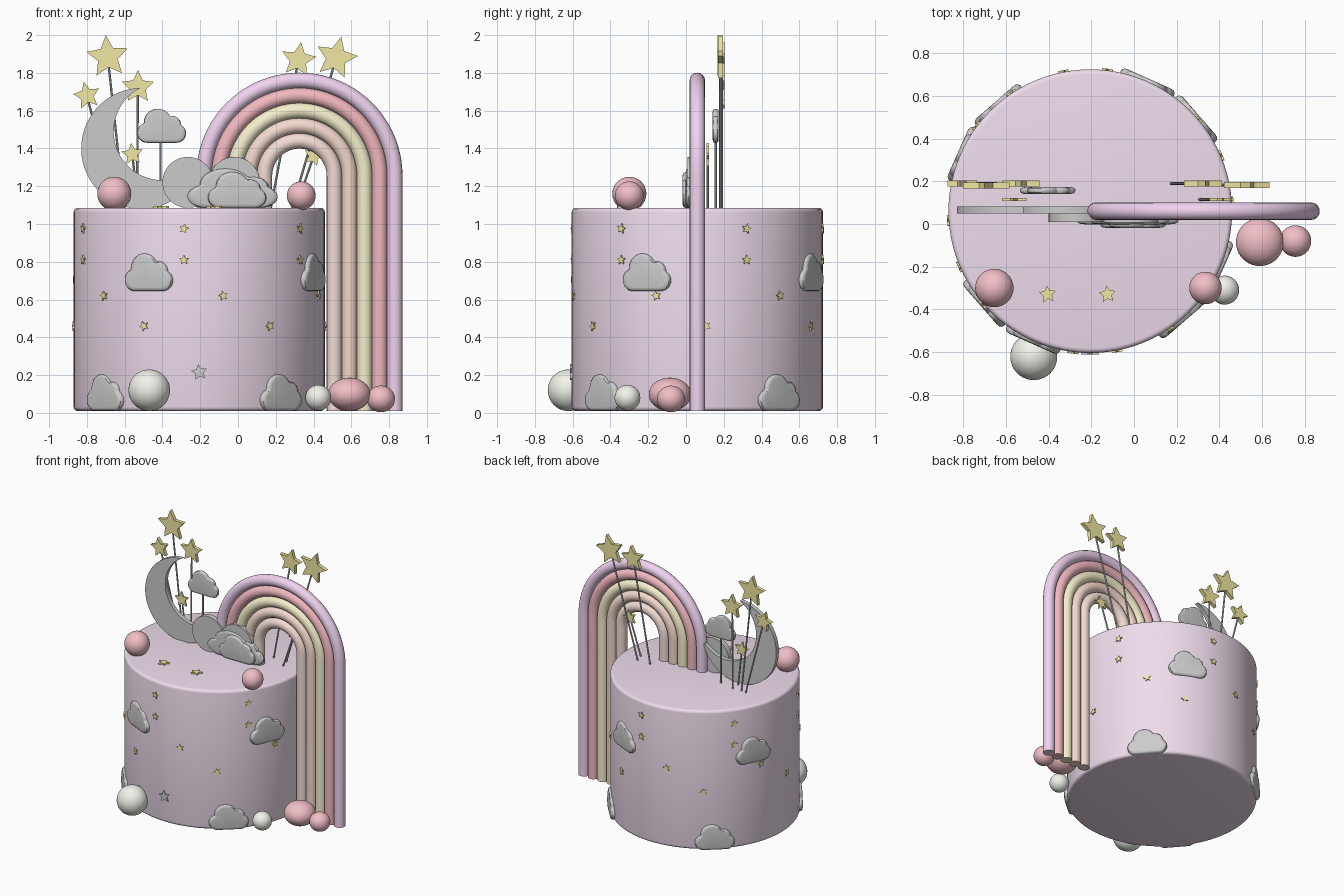
import bpy, bmesh, math
from math import sin, cos, pi, radians
from mathutils import Matrix, Vector

if "Cube" in bpy.data.objects:
    bpy.data.objects.remove(bpy.data.objects["Cube"])

CX, CY, R, TOP = -0.205, 0.06, 0.665, 1.085   # cake centre, radius, top

def material(name, rgb):
    m = bpy.data.materials.new(name)
    m.diffuse_color = (*rgb, 1)
    m.use_nodes = True
    m.node_tree.nodes["Principled BSDF"].inputs["Base Color"].default_value = m.diffuse_color
    return m

CAKE = material("lilac_icing", (0.86, 0.72, 0.84))
GOLD = material("gold", (0.88, 0.80, 0.36))
ROSE = material("rose", (0.88, 0.52, 0.57))
CREAM = material("cream", (0.89, 0.89, 0.83))
BANDS = [material("band_" + n, c) for n, c in (
    ("violet", (0.87, 0.65, 0.86)), ("rose", (0.88, 0.48, 0.52)),
    ("yellow", (0.91, 0.86, 0.60)), ("apricot", (0.90, 0.69, 0.60)),
    ("peach", (0.90, 0.72, 0.65)))]

def activate(ob):
    bpy.ops.object.select_all(action='DESELECT')
    ob.select_set(True)
    bpy.context.view_layer.objects.active = ob

def finish(bm, name, mat=None, matrix=Matrix()):
    bmesh.ops.recalc_face_normals(bm, faces=bm.faces)
    me = bpy.data.meshes.new(name)
    bm.to_mesh(me)
    bm.free()
    ob = bpy.data.objects.new(name, me)
    bpy.context.collection.objects.link(ob)
    ob.matrix_world = matrix
    if mat:
        me.materials.append(mat)
    activate(ob)
    bpy.ops.object.shade_smooth_by_angle(angle=radians(35))
    return ob

def slab(name, pts, half, matrix, mat=None, puffy=False):
    """Flat cut-out from a 2D outline, optionally with pillowed edges."""
    prof = [(0.80, 1), (0.90, 0.92), (0.97, 0.65), (1, 0.2)] if puffy else [(1, 1)]
    prof = prof + [(s, -z) for s, z in reversed(prof)]
    bm = bmesh.new()
    rings = [[bm.verts.new((x * s, y * s, z * half)) for x, y in pts] for s, z in prof]
    n = len(pts)
    for a, b in zip(rings, rings[1:]):
        for i in range(n):
            bm.faces.new((a[i], a[(i + 1) % n], b[(i + 1) % n], b[i]))
    bm.faces.new(rings[0])
    bm.faces.new(rings[-1])
    return finish(bm, name, mat, matrix)

def tube(name, pts, r, mat=None, res=6):
    cu = bpy.data.curves.new(name, 'CURVE')
    cu.dimensions = '3D'
    cu.bevel_depth, cu.bevel_resolution, cu.use_fill_caps = r, res, True
    sp = cu.splines.new('POLY')
    sp.points.add(len(pts) - 1)
    for p, q in zip(sp.points, pts):
        p.co = (*q, 1)
    ob = bpy.data.objects.new(name, cu)
    bpy.context.collection.objects.link(ob)
    if mat:
        cu.materials.append(mat)
    activate(ob)
    bpy.ops.object.convert(target='MESH')
    bpy.ops.object.shade_smooth_by_angle(angle=radians(40))

def ball(name, loc, r, mat, squash=1):
    bm = bmesh.new()
    bmesh.ops.create_uvsphere(bm, u_segments=40, v_segments=24, radius=r)
    finish(bm, name, mat, Matrix.Translation(loc) @ Matrix.Diagonal((1, 1, squash, 1)))

def star_pts(r, turn=0):
    return [((r if i % 2 == 0 else r * 0.48) * cos(pi / 2 + i * pi / 5 + turn),
             (r if i % 2 == 0 else r * 0.48) * sin(pi / 2 + i * pi / 5 + turn)) for i in range(10)]

def cloud_pts(w, h):
    """Outline of overlapping lobes with a flat base, found by casting rays from the middle."""
    lobes = [(-0.29, -0.09, 0.21), (0.30, -0.10, 0.20), (-0.08, 0.14, 0.28), (0.21, 0.08, 0.19)]
    o, pts = Vector((0, -0.05)), []
    for i in range(96):
        d = Vector((cos(i * pi / 48), sin(i * pi / 48)))
        t = 0
        for x, y, r in lobes:
            c = Vector((x, y)) - o
            b = c.dot(d)
            disc = b * b - c.length_squared + r * r
            if disc >= 0:
                t = max(t, b + math.sqrt(disc))
        if d.y < -1e-4:
            tb = -0.25 / d.y
            if abs(d.x * tb) <= 0.3:
                t = max(t, tb)
        p = o + d * t
        pts.append((p.x * w, (p.y - 0.06) * h / 0.72))
    return pts

def front(x, y, z):
    return Matrix.Translation((x, y, z)) @ Matrix.Rotation(pi / 2, 4, 'X')

def on_side(az, z, r=R):
    a = radians(az)
    return (Matrix.Translation((CX + r * cos(a), CY + r * sin(a), z))
            @ Matrix.Rotation(a + pi / 2, 4, 'Z') @ Matrix.Rotation(pi / 2, 4, 'X'))

# cake body with rounded rims
bm = bmesh.new()
bmesh.ops.create_cone(bm, cap_ends=True, segments=96, radius1=R, radius2=R, depth=TOP - 0.01)
rims = [e for e in bm.edges if abs(e.verts[0].co.z - e.verts[1].co.z) < 1e-4]
bmesh.ops.bevel(bm, geom=rims, offset=0.022, segments=4, profile=0.5, affect='EDGES')
finish(bm, "cake", CAKE, Matrix.Translation((CX, CY, (TOP + 0.01) / 2)))

# rainbow: short legs on the cake, long legs down to the table
for i, mat in enumerate(BANDS):
    r = 0.505 - 0.08 * i
    arc = [(0.325 + r * cos(k * pi / 40), 0.06, 1.255 + r * sin(k * pi / 40)) for k in range(41)]
    tube(f"rainbow_band_{i + 1}", [(0.325 + r, 0.06, 0.01)] + arc + [(0.325 - r, 0.06, TOP - 0.01)],
         0.041, mat)

# crescent moon: outer circle minus inner circle, joined at their crossings
A, ra = Vector((-0.51, 1.40)), 0.32
B, rb = Vector((-0.40, 1.49)), 0.258
d = (B - A).length
u = (B - A) / d
k = (ra * ra - rb * rb + d * d) / (2 * d)
ta, tb = math.acos(k / ra), math.acos((k - d) / rb)
base = math.atan2(u.y, u.x)
moon = []
for c, r, a0, a1 in ((A, ra, ta, 2 * pi - ta), (B, rb, 2 * pi - tb, tb)):
    for i in range(48):
        a = base + a0 + (a1 - a0) * i / 48
        moon.append((c.x + r * cos(a), c.y + r * sin(a)))
slab("moon", moon, 0.016, front(0, 0.065, 0))

# discs and clouds in front of the rainbow foot
disc = [(0.135 * cos(i * pi / 32), 0.135 * sin(i * pi / 32)) for i in range(64)]
slab("disc_left", disc, 0.02, front(-0.265, 0.03, 1.22))
slab("disc_right", disc, 0.02, front(-0.02, 0.028, 1.22))
slab("cloud_behind", cloud_pts(0.48, 0.21), 0.02, front(-0.03, 0.018, 1.19), puffy=True)
slab("cloud_front", cloud_pts(0.31, 0.19), 0.02, front(-0.005, 0.002, 1.18), puffy=True)

# cloud on a stick
slab("stick_cloud", cloud_pts(0.26, 0.18), 0.016, front(-0.405, 0.157, 1.52), puffy=True)
tube("cloud_stick", [(-0.41, 0.157, TOP - 0.02), (-0.41, 0.157, 1.47)], 0.006, res=2)

# stars on sticks: x, z, y, radius, foot x
for i, (x, z, y, r, fx) in enumerate((
        (-0.69, 1.885, 0.18, 0.115, -0.60), (-0.80, 1.68, 0.19, 0.075, -0.64),
        (-0.53, 1.725, 0.19, 0.09, -0.535), (-0.56, 1.37, 0.115, 0.06, -0.525),
        (0.32, 1.87, 0.19, 0.095, 0.17), (0.52, 1.88, 0.183, 0.115, 0.28),
        (0.40, 1.36, 0.115, 0.055, 0.30))):
    turn = math.atan2(fx - x, z - TOP) * 0.8
    slab(f"stick_star_{i + 1}", star_pts(r, turn), 0.007 if r < 0.07 else 0.014, front(x, y, z), GOLD)
    tube(f"star_stick_{i + 1}", [(fx, y, TOP - 0.02), (x, y, z)], 0.006, res=2)

# stars and clouds around the cake side
for row, (z, az) in enumerate(((0.975, -37), (0.81, -37), (0.62, -19), (0.46, 4))):
    for j in range(6):
        slab(f"side_star_{row + 1}_{j + 1}", star_pts(0.027, 0.2 * (row - 1)), 0.008,
             on_side(az + 60 * j, z), GOLD)
for j in range(4):
    slab(f"upper_cloud_{j + 1}", cloud_pts(0.275, 0.2), 0.024, on_side(-114 + 90 * j, 0.745, 0.655), puffy=True)
    slab(f"lower_cloud_{j + 1}", cloud_pts(0.28, 0.195), 0.024, on_side(-49 + 90 * j, 0.108, 0.655), puffy=True)
slab("grey_star", star_pts(0.045, 0.15), 0.008, on_side(-90, 0.215))

# stars lying on the cake top
for i, x in enumerate((-0.405, -0.125)):
    slab(f"top_star_{i + 1}", star_pts(0.042, 0.1), 0.008, Matrix.Translation((x, -0.33, TOP + 0.003)), GOLD)

# balls
ball("top_ball_left", (-0.655, -0.30, 1.16), 0.09, ROSE)
ball("top_ball_right", (0.335, -0.30, 1.15), 0.076, ROSE)
ball("base_ball_cream_large", (-0.47, -0.622, 0.12), 0.11, CREAM)
ball("base_ball_cream_small", (0.425, -0.31, 0.08), 0.068, CREAM)
ball("base_ball_rose_large", (0.59, -0.085, 0.098), 0.112, ROSE, 0.79)
ball("base_ball_rose_small", (0.757, -0.08, 0.074), 0.074, ROSE, 0.95)
